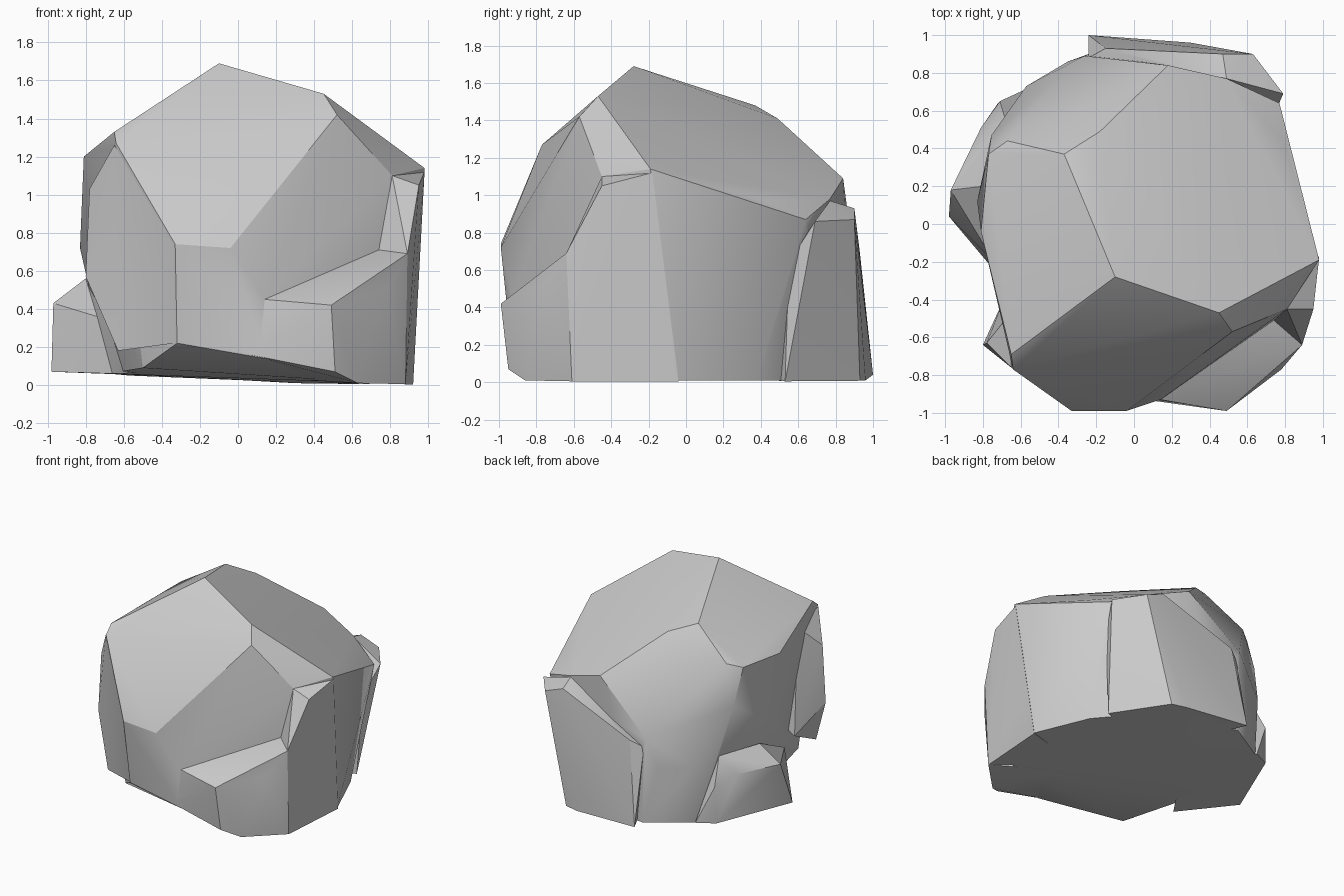
import bpy, bmesh, math


def chunk(name, pts):
    """Convex stone chunk spanned by its corner points."""
    bm = bmesh.new()
    for p in pts:
        bm.verts.new(p)
    bmesh.ops.convex_hull(bm, input=bm.verts[:])
    loose = [v for v in bm.verts if not v.link_faces]
    bmesh.ops.delete(bm, geom=loose, context='VERTS')
    bmesh.ops.recalc_face_normals(bm, faces=bm.faces[:])
    me = bpy.data.meshes.new(name)
    bm.to_mesh(me)
    bm.free()
    ob = bpy.data.objects.new(name, me)
    bpy.context.collection.objects.link(ob)
    return ob


# main boulder body
rock = chunk("rock", [
    (-.10, -.28, 1.69), (.45, -.47, 1.53), (.52, -.57, 1.42),
    (.98, -.19, 1.14), (.81, -.45, 1.10), (.74, -.51, .71),
    (.14, -.93, .45), (-.04, -.99, .72), (-.33, -.99, .74),
    (-.32, -.92, .22), (.14, -.93, .14), (-.65, -.69, 1.33),
    (-.64, -.77, 1.27), (-.68, -.37, 1.30), (-.81, -.04, 1.20),
    (-.77, .37, 1.23), (-.67, .44, 1.26), (-.37, .37, 1.48),
    (-.18, .49, 1.41), (.18, .84, 1.09), (.49, .77, .98),
    (.80, .42, .97), (.77, .64, .87), (-.83, .12, .72),
    (-.755, .47, .95), (-.26, .89, .72), (-.35, .86, .50),
    (-.57, .73, .50), (-.57, .70, .05), (-.24, .90, .04),
    (.40, .78, .01), (.74, .38, .01), (.92, -.05, .01),
    (-.68, .10, .06), (-.50, -.72, .09), (.74, -.50, .01),
])

# broken-out shoulder below and right of the front dent
ledge_front = chunk("ledge_front", [
    (.14, -.93, .45), (.74, -.51, .71), (.89, -.64, .69),
    (.78, -.77, .51), (.49, -.99, .42), (.25, -.95, .37),
    (.51, -.95, .07), (.63, -.86, .01), (.88, -.61, .005),
    (.06, -.93, .16), (.30, -.30, .03),
])
ledge_right = chunk("ledge_right", [
    (.81, -.45, 1.10), (.95, -.45, 1.05), (.98, -.18, 1.12),
    (.74, -.51, .71), (.89, -.64, .69), (.88, -.61, .004),
    (.92, -.04, .003), (.40, -.20, .02),
])

# bulge on the front left corner
bulge_left = chunk("bulge_left", [
    (-.65, -.76, 1.26), (-.78, -.63, 1.03), (-.80, -.64, .57),
    (-.63, -.76, .18), (-.66, -.48, 1.20), (-.69, -.40, .36),
    (-.34, -.98, .74), (-.33, -.91, .22), (-.30, -.40, .60),
])

# low foot on the left
foot_left = chunk("foot_left", [
    (-.98, .04, .07), (-.97, .18, .43), (-.80, .20, .56),
    (-.81, .51, .43), (-.68, .55, .56), (-.71, .65, .35),
    (-.72, .64, .06), (-.58, .71, .055), (-.66, -.34, .06),
    (-.74, -.20, .36), (-.30, .20, .07), (-.40, .20, .30),
])

# slab on the back
slab_back = chunk("slab_back", [
    (.63, .90, .87), (.47, .90, .93), (.49, .77, .97),
    (.79, .69, .86), (.73, .55, .64), (.69, .53, .005),
    (.42, .93, .008), (.30, .96, .01), (-.24, 1.0, .04),
    (-.15, .93, .69), (-.24, .88, .64), (.10, .30, .30),
    (.10, .30, .025),
])

# fuse all chunks into one stone
bpy.context.view_layer.objects.active = rock
for part in (ledge_front, ledge_right, bulge_left, foot_left, slab_back):
    m = rock.modifiers.new("fuse", 'BOOLEAN')
    m.operation = 'UNION'
    m.solver = 'EXACT'
    m.object = part
    bpy.ops.object.modifier_apply(modifier=m.name)
    bpy.data.objects.remove(part)

# soft shallow facets, crisp breaks
bpy.ops.object.select_all(action='DESELECT')
rock.select_set(True)
bpy.ops.object.shade_smooth_by_angle(angle=math.radians(28))
